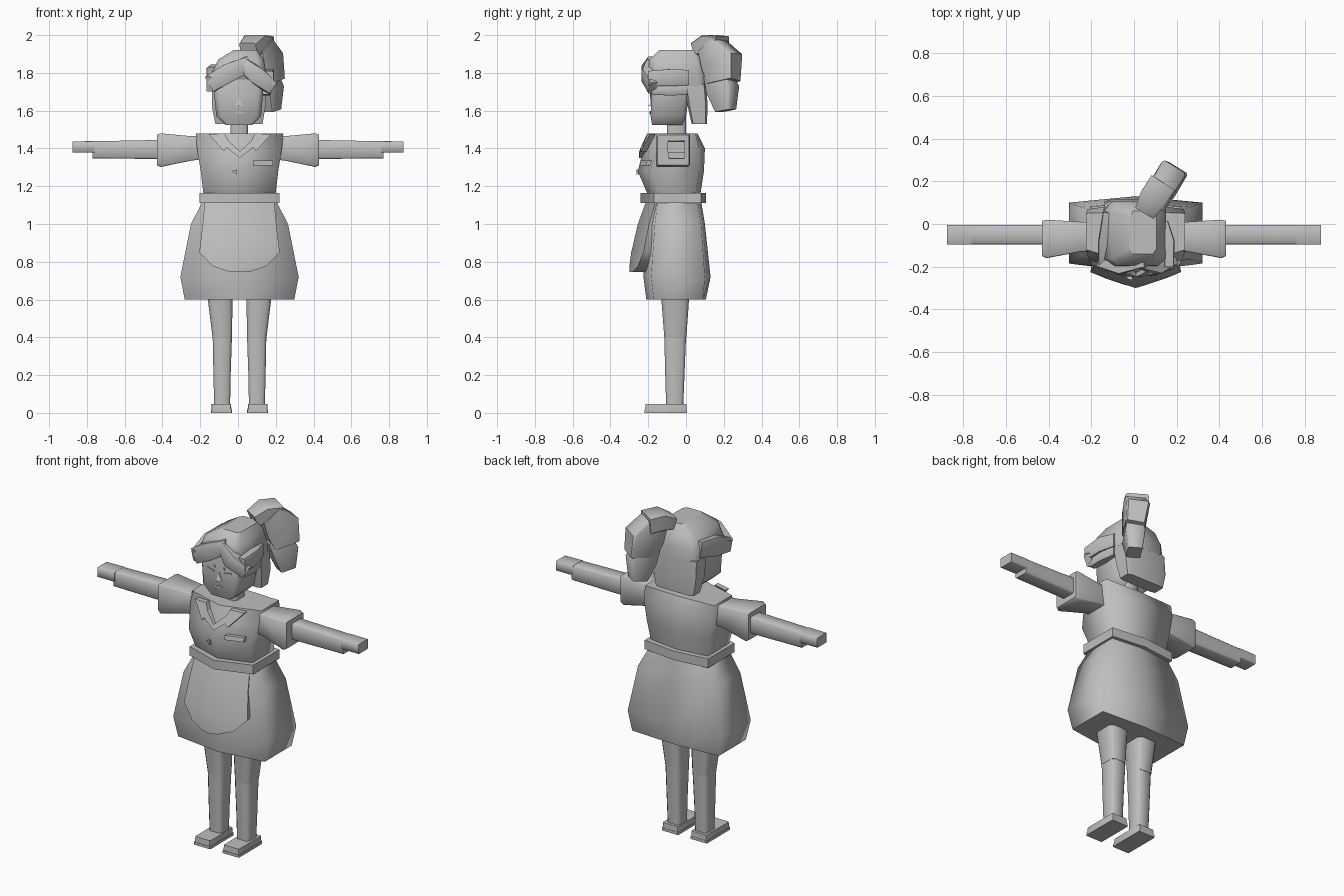
import bpy, bmesh, math
from mathutils import Vector as V

grey = bpy.data.materials.new("plain grey")
grey.diffuse_color = (0.52, 0.52, 0.52, 1)


def loft(name, rings, angle=60):
    """Skin a list of equal rings of points and cap both ends with sharp rims."""
    bm = bmesh.new()
    vs = [[bm.verts.new(p) for p in r] for r in rings]
    n = len(vs[0])
    for a, b in zip(vs, vs[1:]):
        for i in range(n):
            bm.faces.new((a[i], a[(i + 1) % n], b[(i + 1) % n], b[i]))
    for cap in (bm.faces.new(vs[0]), bm.faces.new(vs[-1])):
        for e in cap.edges:
            e.smooth = False
    bmesh.ops.recalc_face_normals(bm, faces=bm.faces)
    me = bpy.data.meshes.new(name)
    bm.to_mesh(me)
    bm.free()
    me.materials.append(grey)
    ob = bpy.data.objects.new(name, me)
    bpy.context.collection.objects.link(ob)
    bpy.ops.object.select_all(action='DESELECT')
    ob.select_set(True)
    bpy.context.view_layer.objects.active = ob
    bpy.ops.object.shade_smooth_by_angle(angle=math.radians(angle), keep_sharp_edges=True)
    return ob


def rect(c, u, v, k=0.25):
    """Rectangle ring with cut corners around c, half axes u and v."""
    c, u, v = V(c), V(u), V(v)
    j = 1 - k
    return [c + u * a + v * b for a, b in
            ((1, -j), (1, j), (j, 1), (-j, 1), (-1, j), (-1, -j), (-j, -1), (j, -1))]


def column(name, secs, k=0.25):
    """Upright part; each section is z, x0, x1, y0, y1."""
    return loft(name, [rect(((a + b) / 2, (c + d) / 2, z), ((b - a) / 2, 0, 0),
                            (0, (d - c) / 2, 0), k) for z, a, b, c, d in secs])


def limb(name, s, secs, k=0.2):
    """Sideways part; each section is x, y0, y1, z0, z1."""
    return loft(name, [rect((s * x, (a + b) / 2, (c + d) / 2), (0, (b - a) / 2, 0),
                            (0, 0, (d - c) / 2), k) for x, a, b, c, d in secs])


def chunk(name, path, wide, w=(0, 0, 1), k=0.15):
    """Hair lock along a path; wide holds half width and half thickness."""
    p = [V(q) for q in path]
    rings = []
    for i, (a, b) in enumerate(wide):
        t = (p[min(i + 1, len(p) - 1)] - p[max(i - 1, 0)]).normalized()
        n = t.cross(V(w)).normalized()
        rings.append(rect(p[i], n.cross(t) * a, n * b, k))
    return loft(name, rings, 50)


def body(name, secs, angle=88):
    """Six-sided body; section is z, half width, front corner, front mid, back corner, back mid."""
    x = 0.008
    return loft(name, [[(x - h, fc, z), (x, fm, z), (x + h, fc, z),
                        (x + h, bc, z), (x, bk, z), (x - h, bc, z)]
                       for z, h, fc, fm, bc, bk in secs], angle)


def plate(name, outline, thick):
    """Outline of front points pushed back along y."""
    return loft(name, [outline, [(x, y + thick, z) for x, y, z in outline]], 20)


# dress
body("skirt", [(0.6, .29, -.17, -.21, .09, .105), (0.72, .313, -.185, -.225, .10, .13),
               (1.0, .257, -.165, -.215, .08, .10), (1.12, .195, -.15, -.205, .06, .08)])
body("belt", [(1.11, .213, -.17, -.24, .08, .105), (1.165, .213, -.17, -.24, .08, .105)], 40)
body("bodice", [(1.15, .19, -.14, -.20, .05, .075), (1.28, .205, -.19, -.255, .07, .095),
                (1.40, .225, -.15, -.225, .07, .10), (1.48, .232, -.12, -.19, .05, .06)])

# apron bulging from the waist, folded along its middle
apron = []
for z, h, yc, ym in ((1.11, .185, -.165, -.215), (1.0, .195, -.195, -.255),
                     (.85, .213, -.225, -.29), (.775, .14, -.255, -.30), (.745, .05, -.285, -.298)):
    x = 0.008
    back = -.18 if z > 0.8 else -.2
    apron.append([(x - h, yc, z), (x, ym, z), (x + h, yc, z),
                  (x + h * .95, max(back, yc + .02), z), (x - h * .95, max(back, yc + .02), z)])
loft("apron", apron)

# collar lapels, breast pocket and button
for s, side in ((-1, "left"), (1, "right")):
    plate(side + "_lapel", [(.01 + s * .165, -.19, 1.475), (.01 + s * .085, -.24, 1.385),
                            (.01 + s * .07, -.24, 1.405), (.01, -.25, 1.35),
                            (.01, -.248, 1.385), (.01 + s * .06, -.22, 1.44),
                            (.01 + s * .08, -.205, 1.48)], .03)
plate("breast_pocket", [(.08, -.246, 1.31), (.185, -.211, 1.31),
                        (.185, -.206, 1.335), (.08, -.241, 1.335)], .03)
plate("button", [(-.033, -.258, 1.28), (-.006, -.263, 1.262), (-.006, -.263, 1.288)], .02)

for s, side in ((-1, "left"), (1, "right")):
    # arms
    limb(side + "_sleeve", s, [(.21, -.13, .01, 1.34, 1.465), (.25, -.13, .01, 1.335, 1.465),
                               (.41, -.16, .02, 1.302, 1.48), (.43, -.15, .015, 1.312, 1.472)], .08)
    limb(side + "_forearm", s, [(.42, -.095, -.005, 1.345, 1.445), (.51, -.095, -.005, 1.345, 1.443),
                                (.77, -.095, -.005, 1.348, 1.438)], .15)
    limb(side + "_hand", s, [(.76, -.097, -.004, 1.378, 1.439), (.876, -.097, -.004, 1.378, 1.437)], .1)

    # legs and shoes
    def leg(name, secs, k):
        column(side + name, [(z, *sorted((.008 + s * a, .008 + s * b)), c, d)
                             for z, a, b, c, d in secs], k)
    leg("_thigh", [(.4, .04, .143, -.115, .002), (.66, .036, .175, -.135, .02)], .3)
    leg("_shin", [(.03, .05, .134, -.105, -.015), (.2, .047, .138, -.11, -.008),
                  (.4, .04, .142, -.115, .0)], .3)
    leg("_sole", [(0, .04, .152, -.22, .006), (.016, .04, .152, -.22, .006)], .06)
    leg("_shoe", [(.016, .043, .149, -.217, .004), (.048, .045, .147, -.214, .002)], .06)

# neck and head
column("neck", [(1.44, -.04, .053, -.10, 0), (1.58, -.04, .053, -.10, 0)], .3)
column("head", [(1.525, -.065, .075, -.18, -.02), (1.57, -.115, .122, -.187, 0),
                (1.70, -.127, .133, -.185, .02), (1.82, -.12, .125, -.165, .05)], .2)

# face
plate("nose", [(-.014, -.188, 1.63), (.004, -.206, 1.625), (.022, -.188, 1.63), (.004, -.19, 1.675)], .008)
plate("mouth", [(-.025, -.192, 1.59), (.004, -.192, 1.582), (.033, -.192, 1.59), (.004, -.192, 1.597)], .008)
for s, side in ((-1, "left"), (1, "right")):
    plate(side + "_eye", [(.004 + s * a, -.191, z) for a, z in
                          ((.035, 1.672), (.085, 1.685), (.08, 1.692), (.035, 1.682))], .008)
    plate(side + "_brow", [(.004 + s * a, -.19, z) for a, z in
                           ((.025, 1.70), (.04, 1.70), (.038, 1.71), (.027, 1.71))], .008)

# hair
column("hair_crown", [(1.73, -.135, .147, -.15, .108), (1.80, -.138, .15, -.20, .105),
                      (1.87, -.105, .135, -.195, .09), (1.922, -.02, .105, -.14, .06)], .25)
column("back_hair", [(1.53, -.12, .13, .03, .11), (1.62, -.138, .145, .01, .115),
                     (1.74, -.137, .147, -.01, .107)], .2)
chunk("left_fringe", [(.06, -.175, 1.85), (-.05, -.205, 1.80), (-.15, -.185, 1.74)],
      [(.04, .025), (.05, .03), (.045, .02)])
chunk("right_fringe", [(.03, -.18, 1.845), (.10, -.205, 1.785), (.18, -.175, 1.72)],
      [(.035, .025), (.045, .03), (.035, .02)])
chunk("left_side_lock", [(-.125, .06, 1.80), (-.142, -.08, 1.775), (-.145, -.20, 1.74)],
      [(.045, .02), (.055, .025), (.04, .022)])
chunk("right_upper_lock", [(.14, .01, 1.775), (.165, -.08, 1.775), (.165, -.20, 1.77)],
      [(.04, .02), (.045, .025), (.04, .022)])
chunk("right_lower_lock", [(.135, .005, 1.71), (.15, -.08, 1.71), (.15, -.18, 1.71)],
      [(.025, .02), (.03, .025), (.025, .02)])

# ponytail in three stacked tufts
across = (.85, -.5, 0)
chunk("ponytail_base", [(.055, .06, 1.925), (.09, .12, 1.952), (.135, .19, 1.945)],
      [(.05, .035), (.065, .05), (.065, .05)], across)
chunk("ponytail_middle", [(.11, .13, 1.95), (.145, .19, 1.86), (.17, .20, 1.75)],
      [(.06, .06), (.065, .10), (.055, .075)], across)
chunk("ponytail_tip", [(.14, .165, 1.80), (.165, .195, 1.71), (.175, .21, 1.60)],
      [(.045, .065), (.055, .075), (.04, .045)], across)
